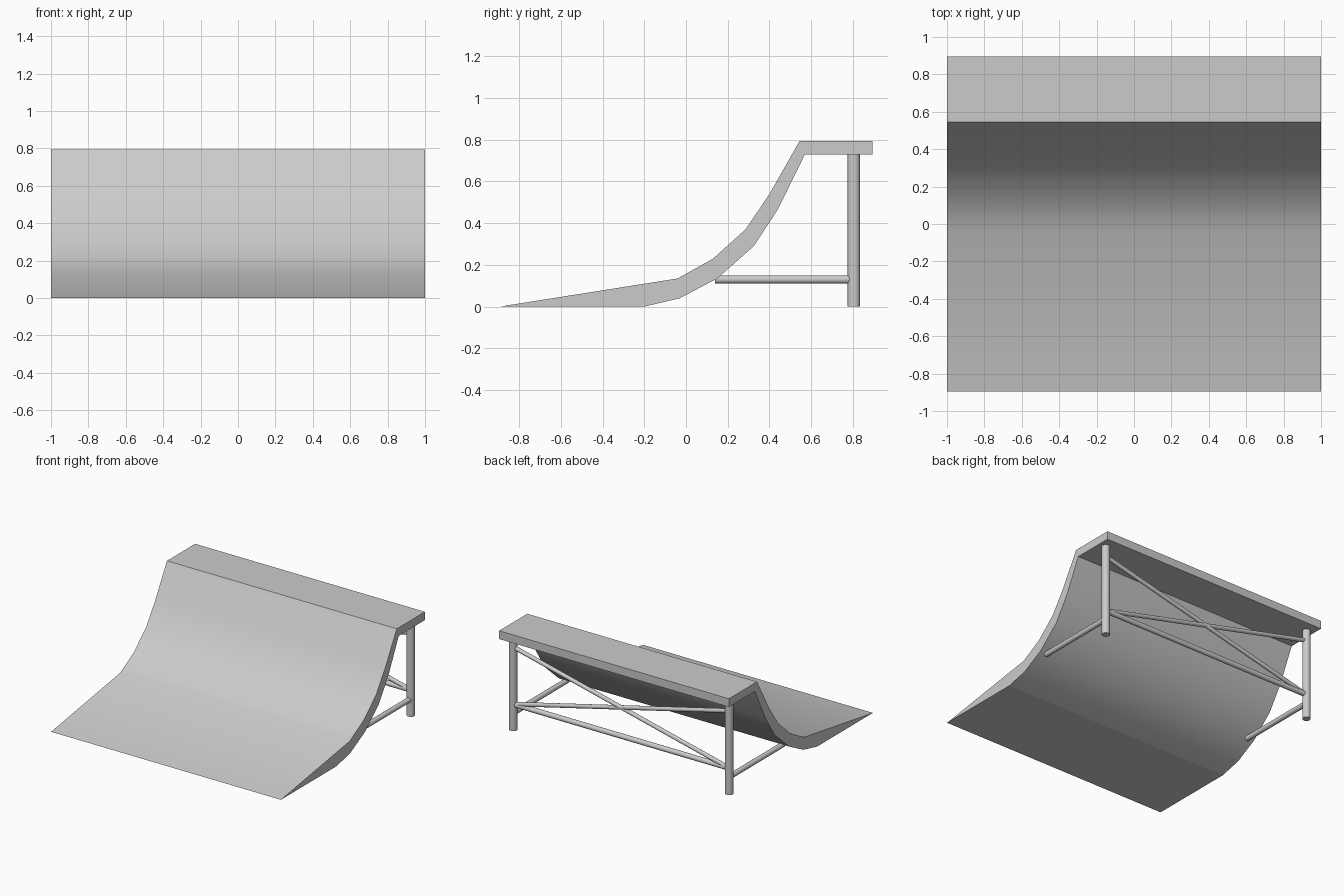
import bpy
import bmesh
import math
from mathutils import Vector

cube = bpy.data.objects.get("Cube")
if cube:
    bpy.data.objects.remove(cube, do_unlink=True)

grey = bpy.data.materials.new("plain grey")
grey.use_nodes = True
grey.diffuse_color = (0.6, 0.6, 0.6, 1)
grey.node_tree.nodes["Principled BSDF"].inputs["Base Color"].default_value = (0.6, 0.6, 0.6, 1)


def smooth(obj, degrees):
    bpy.ops.object.select_all(action="DESELECT")
    obj.select_set(True)
    bpy.context.view_layer.objects.active = obj
    bpy.ops.object.shade_smooth_by_angle(angle=math.radians(degrees))


def tube(name, start, end, radius):
    """Round bar between two points."""
    a, b = Vector(start), Vector(end)
    bpy.ops.mesh.primitive_cylinder_add(
        vertices=16, radius=radius, depth=(b - a).length, location=(a + b) / 2,
        rotation=(b - a).to_track_quat("Z", "Y").to_euler())
    obj = bpy.context.object
    obj.name = name
    obj.data.materials.append(grey)
    smooth(obj, 35)


# Ramp and deck: one side profile (y, z) extruded across the width
profile = [(-0.895, 0), (-0.2, 0), (-0.03, 0.04), (0.15, 0.135), (0.325, 0.29),
           (0.44, 0.465), (0.57, 0.73), (0.895, 0.73), (0.895, 0.795),
           (0.545, 0.795), (0.4, 0.54), (0.285, 0.37), (0.13, 0.23), (-0.04, 0.135)]
bm = bmesh.new()
side = bm.faces.new([bm.verts.new((-1, y, z)) for y, z in profile])
sweep = bmesh.ops.extrude_face_region(bm, geom=[side], use_keep_orig=True)
bmesh.ops.translate(bm, vec=(2, 0, 0),
                    verts=[g for g in sweep["geom"] if isinstance(g, bmesh.types.BMVert)])
bmesh.ops.recalc_face_normals(bm, faces=bm.faces)
mesh = bpy.data.meshes.new("ramp")
bm.to_mesh(mesh)
bm.free()
ramp = bpy.data.objects.new("ramp", mesh)
bpy.context.collection.objects.link(ramp)
mesh.materials.append(grey)
smooth(ramp, 30)

# Crease where the curved underside meets the flat base
for edge in mesh.edges:
    if all(abs(mesh.vertices[i].co.y + 0.2) < 0.001 for i in edge.vertices):
        edge.use_edge_sharp = True

# Supporting frame
px, py, low, high = 0.94, 0.805, 0.2, 0.65
for label, s in (("left", 1), ("right", -1)):
    tube(label + "_post", (s * px, py, 0), (s * px, py, 0.74), 0.03)
    tube(label + "_side_rail", (s * px, 0.14, 0.13), (s * px, py, 0.13), 0.02)
    tube(label + "_diagonal_brace", (s * px, py, high), (-s * px, py, low), 0.016)
tube("back_rail", (-px, py, low), (px, py, low), 0.02)
